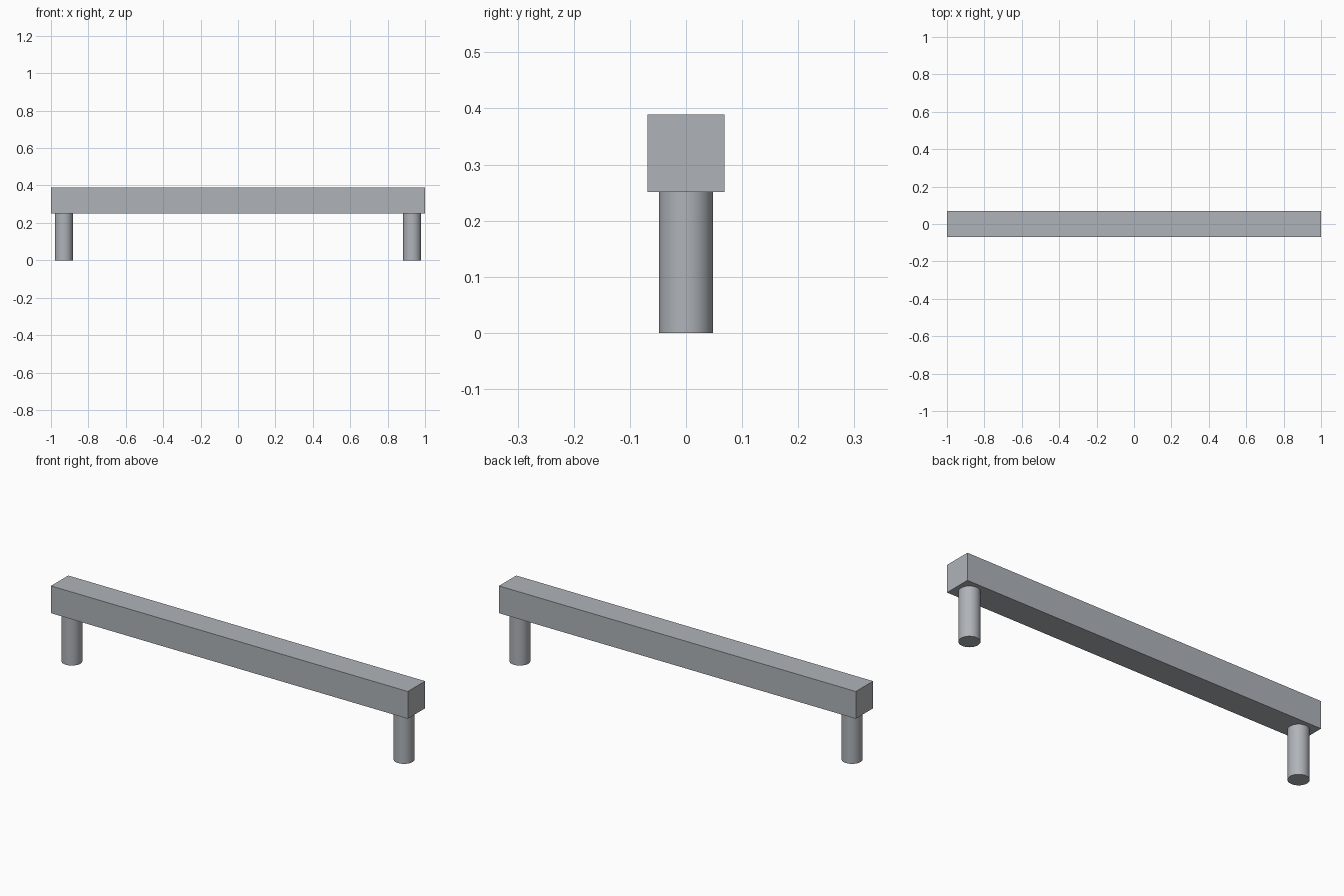
import bpy

if "Cube" in bpy.data.objects:
    bpy.data.objects.remove(bpy.data.objects["Cube"])

metal = bpy.data.materials.new("brushed_steel_grey")
metal.diffuse_color = (0.43, 0.455, 0.485, 1.0)
metal.use_nodes = True
metal.node_tree.nodes["Principled BSDF"].inputs["Base Color"].default_value = metal.diffuse_color

BAR_BOTTOM, BAR_TOP, BAR_WIDTH = 0.251, 0.389, 0.138
POST_X, POST_RADIUS = 0.931, 0.048

# Square handle bar
bpy.ops.mesh.primitive_cube_add(size=1, location=(0, 0, (BAR_BOTTOM + BAR_TOP) / 2))
bar = bpy.context.object
bar.name = "handle_bar"
bar.scale = (2.0, BAR_WIDTH, BAR_TOP - BAR_BOTTOM)
bpy.ops.object.transform_apply(location=False, rotation=False, scale=True)
bar.data.materials.append(metal)

# Round mounting posts, one near each end
for side, sign in (("left", -1), ("right", 1)):
    bpy.ops.mesh.primitive_cylinder_add(
        vertices=64, radius=POST_RADIUS, depth=BAR_BOTTOM,
        location=(sign * POST_X, 0, BAR_BOTTOM / 2))
    post = bpy.context.object
    post.name = side + "_post"
    post.data.materials.append(metal)
    bpy.ops.object.shade_smooth_by_angle()
